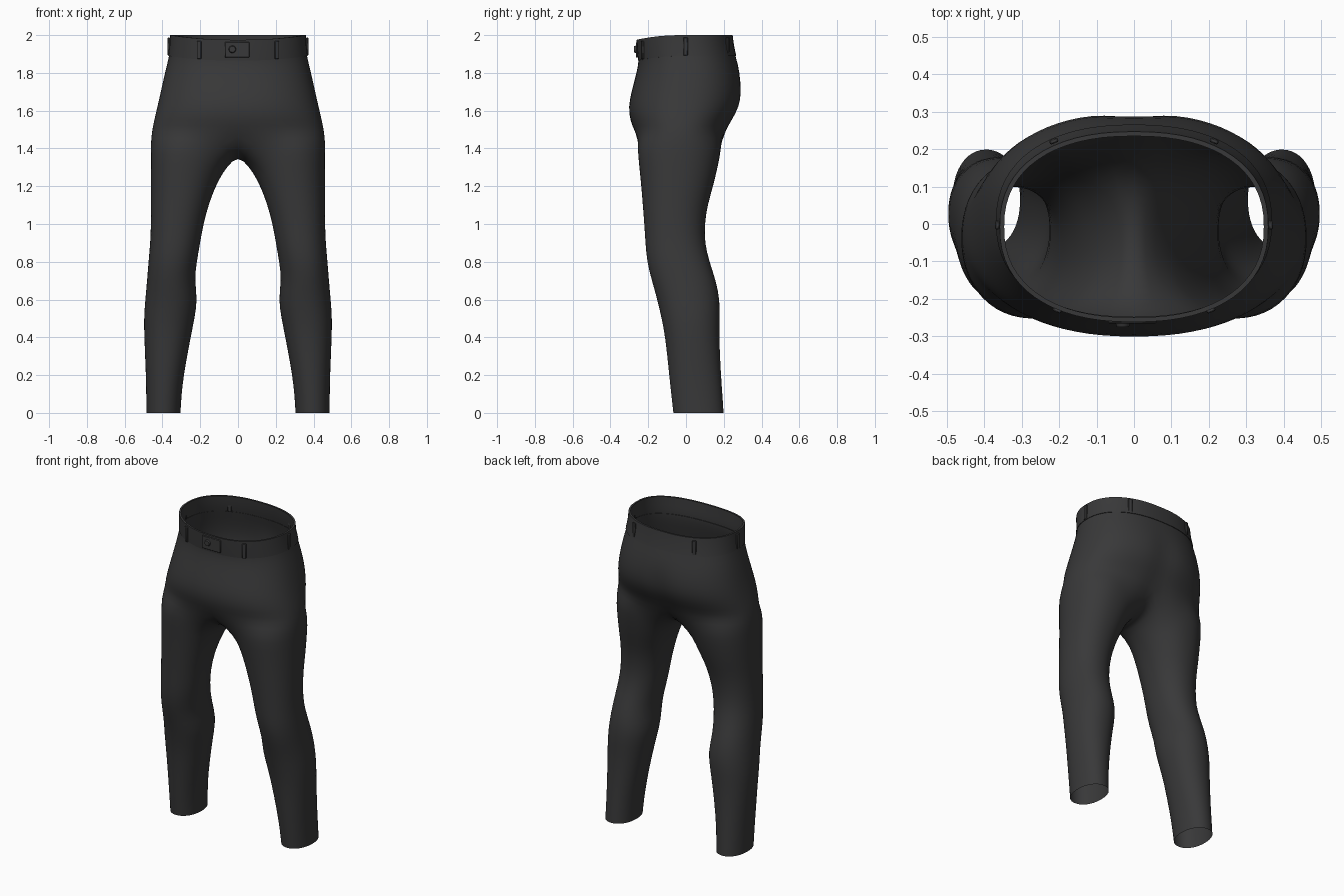
import bpy, bmesh, math
from mathutils import Vector, Matrix

if "Cube" in bpy.data.objects:
    bpy.data.objects.remove(bpy.data.objects["Cube"])

fabric = bpy.data.materials.new("charcoal fabric")
fabric.diffuse_color = (0.04, 0.04, 0.041, 1)
fabric.use_nodes = True
fabric.node_tree.nodes["Principled BSDF"].inputs["Base Color"].default_value = fabric.diffuse_color

# Pelvis sections: height, half width, front y, back y
PELVIS = [(2.00, .355, -.258, .243), (1.945, .358, -.255, .25), (1.89, .365, -.25, .262),
          (1.80, .388, -.262, .288), (1.70, .41, -.29, .302), (1.62, .428, -.306, .29),
          (1.55, .445, -.297, .25), (1.49, .457, -.272, .213)]
# Leg sections: height, outer x, inner x, front y, back y
LEG = [(1.42, .464, .06, -.26, .19), (1.32, .463, .095, -.25, .172), (1.20, .462, .127, -.238, .145),
       (1.10, .461, .155, -.23, .115), (1.00, .462, .183, -.222, .10), (.90, .465, .20, -.216, .10),
       (.80, .475, .218, -.208, .125), (.70, .482, .23, -.182, .16), (.60, .492, .213, -.153, .18),
       (.50, .499, .23, -.13, .18), (.40, .497, .25, -.11, .176), (.20, .488, .288, -.09, .186),
       (.08, .486, .30, -.077, .195), (0, .486, .304, -.068, .20)]
M, K = 21, 7   # points on the outer arc, points on the crotch line


def power(v, n=2.3):
    return math.copysign(abs(v) ** (2 / n), v)


def pelvis_point(row, t, out=0.0):
    """Point on a pelvis section; t runs from -pi/2 (front) to pi/2 (back)."""
    z, hw, yf, yb = row
    x = (hw + out) * power(math.cos(t))
    if abs(abs(t) - math.pi / 2) < 1e-6:
        x = 0.0
    y = (yf + yb) / 2 + ((yb - yf) / 2 + out) * power(math.sin(t))
    if y > 0 and z < 1.75:                       # seat crease
        y -= .018 * math.exp(-(x / .06) ** 2)
    if z > 1.85:                                 # waist dips at the front
        z -= .025 * max(0, -math.sin(t)) ** 2
    return Vector((x, y, z))


def make_object(name, bm, smooth=35):
    me = bpy.data.meshes.new(name)
    bm.to_mesh(me)
    bm.free()
    me.materials.append(fabric)
    ob = bpy.data.objects.new(name, me)
    bpy.context.collection.objects.link(ob)
    bpy.ops.object.select_all(action='DESELECT')
    ob.select_set(True)
    bpy.context.view_layer.objects.active = ob
    bpy.ops.object.shade_smooth_by_angle(angle=math.radians(smooth))
    return ob


def bridge(bm, upper, lower, closed=False):
    n = len(upper)
    for i in range(n if closed else n - 1):
        j = (i + 1) % n
        bm.faces.new((upper[i], lower[i], lower[j], upper[j]))


# Trousers: one half, mirrored; the hip section splits into a leg at the crotch line
bm = bmesh.new()
arc = [-math.pi / 2 + math.pi * i / (M - 1) for i in range(M)]
rings = [[bm.verts.new(pelvis_point(row, t)) for t in arc] for row in PELVIS]
for a, b in zip(rings, rings[1:]):
    bridge(bm, a, b)
hip = rings[-1]
front, back = hip[0].co.copy(), hip[-1].co.copy()
crotch = []
for k in range(1, K + 1):
    s = k / (K + 1)
    p = back.lerp(front, s)
    p.z -= .125 * math.sin(math.pi * s) ** .6
    crotch.append(bm.verts.new(p))
previous = hip + crotch
angles = [math.radians(-135 + 270 * i / (M - 1)) for i in range(M)]
angles += [math.radians(135 + 90 * k / (K + 1)) for k in range(1, K + 1)]
for z, xo, xi, yf, yb in LEG:
    ring = []
    tilt = max(0, (z - 1.15) * .45)              # inner side sits lower near the crotch
    for a in angles:
        c, s = power(math.cos(a), 2.15), power(math.sin(a), 2.15)
        ring.append(bm.verts.new(((xo + xi) / 2 + (xo - xi) / 2 * c,
                                  (yf + yb) / 2 + (yb - yf) / 2 * s,
                                  z - tilt * max(0, -c))))
    bridge(bm, previous, ring, True)
    previous = ring
trousers = make_object("trousers", bm, 80)
mirror = trousers.modifiers.new("mirror", 'MIRROR')
mirror.use_clip = True
mirror.merge_threshold = .002
smooth = trousers.modifiers.new("smooth", 'SUBSURF')
smooth.levels = smooth.render_levels = 1


# Waistband: thin raised strip around the top
bm = bmesh.new()
full = [2 * math.pi * i / 64 - math.pi / 2 for i in range(64)]


def band_ring(row, out):
    pts = []
    for t in full:
        flip = t > math.pi / 2 + 1e-6
        p = pelvis_point(row, math.pi - t if flip else t, out)
        if flip:
            p.x = -p.x
        pts.append(bm.verts.new(p))
    return pts


band = [band_ring(PELVIS[0], -.008), band_ring(PELVIS[0], .004),
        band_ring(PELVIS[1], .004), band_ring(PELVIS[2], .004), band_ring(PELVIS[2], -.002)]
for a, b in zip(band, band[1:]):
    bridge(bm, a, b, True)
make_object("waistband", bm)


def plate(name, location, size, yaw, tilt=0):
    bm = bmesh.new()
    bmesh.ops.create_cube(bm, size=1)
    bmesh.ops.transform(bm, verts=bm.verts, matrix=Matrix.Translation(location)
                        @ Matrix.Rotation(yaw, 4, 'Z') @ Matrix.Rotation(tilt, 4, 'X')
                        @ Matrix.Diagonal((*size, 1)))
    ob = make_object(name, bm)
    bevel = ob.modifiers.new("soft edges", 'BEVEL')
    bevel.width = .003
    return ob


# Belt loops: front, side and back on each side
for place, t in (("front", -1.03), ("side", 0.0), ("back", 1.0)):
    p = pelvis_point(PELVIS[1], t, .008)
    d = pelvis_point(PELVIS[1], t + .02, .008) - pelvis_point(PELVIS[1], t - .02, .008)
    yaw = math.atan2(d.y, d.x)
    for side, sx in (("right", 1), ("left", -1)):
        plate(f"belt_loop_{place}_{side}", Vector((sx * p.x, p.y, p.z - .005)),
              (.024, .012, .095), sx * yaw)

# Fly tab and button
plate("fly_tab", Vector((-.005, -.261, 1.922)), (.13, .009, .082), 0)
bm = bmesh.new()
bmesh.ops.create_cone(bm, cap_ends=True, segments=20, radius1=.02, radius2=.016, depth=.012,
                      matrix=Matrix.Translation((-.03, -.27, 1.925)) @ Matrix.Rotation(math.pi / 2, 4, 'X'))
make_object("button", bm)
